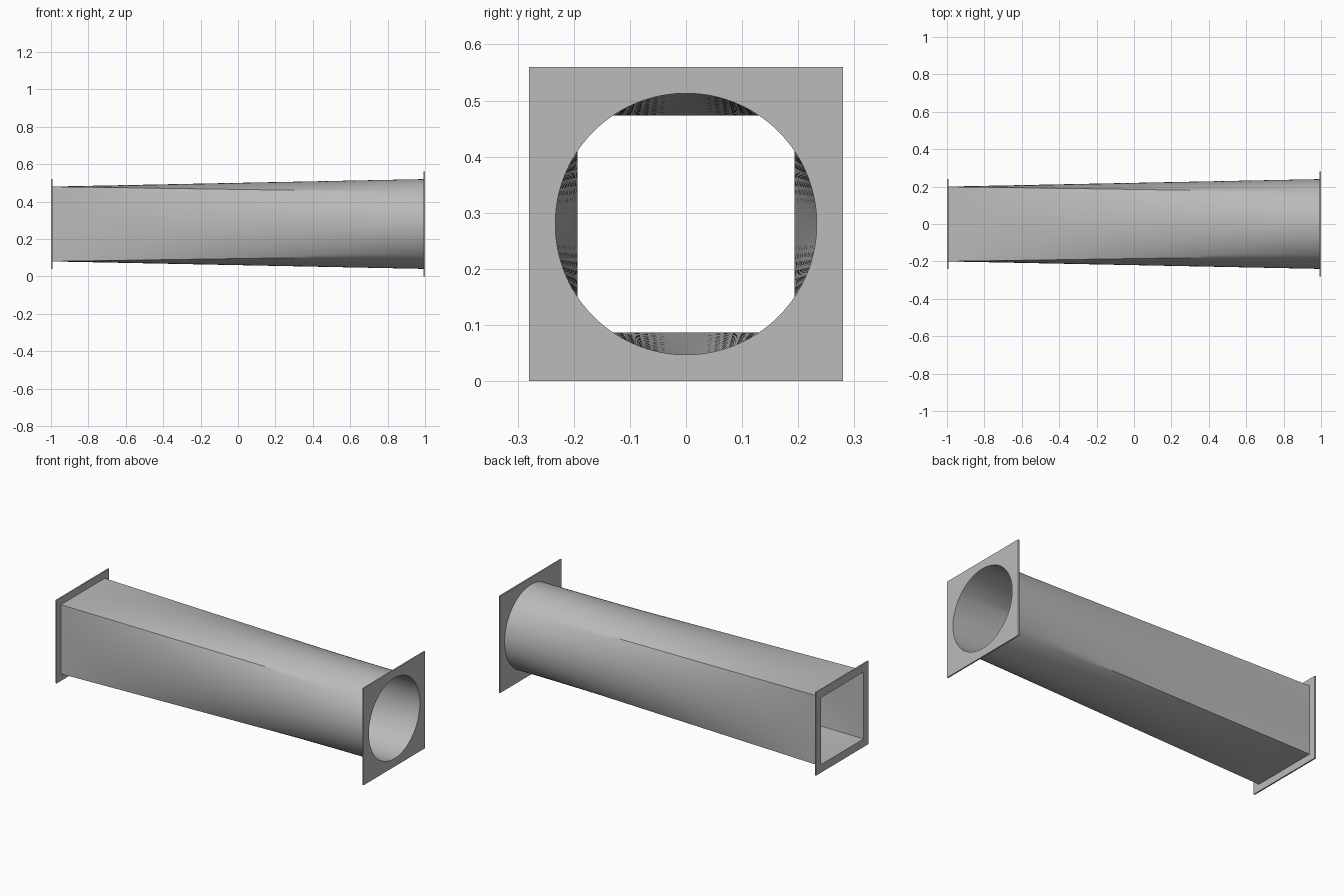
import bpy, bmesh, math

cube = bpy.data.objects.get("Cube")
if cube:
    bpy.data.objects.remove(cube, do_unlink=True)

SIDES = 96          # points around a section, a multiple of four
RINGS = 24          # steps along the duct
AXIS_Z = 0.28       # height of the duct's centre line
WALL = 0.007
SQUARE_HALF = 0.2   # duct half width at the square end
RADIUS = 0.24       # duct radius at the round end
PLATE = 0.008

steel = bpy.data.materials.new("galvanised grey")
steel.use_nodes = True
grey = (0.5, 0.5, 0.5, 1)
steel.diffuse_color = grey
steel.node_tree.nodes["Principled BSDF"].inputs["Base Color"].default_value = grey


def square(half):
    """Evenly spaced points around a square, starting at a corner."""
    per_side = SIDES // 4
    points = []
    for side in range(4):
        c, s = round(math.cos(side * math.pi / 2)), round(math.sin(side * math.pi / 2))
        for i in range(per_side):
            u, v = half, half * (2 * i / per_side - 1)
            points.append((c * u - s * v, s * u + c * v))
    return points


def circle(radius):
    """Evenly spaced points around a circle, starting at the same diagonal."""
    angles = [2 * math.pi * i / SIDES - math.pi / 4 for i in range(SIDES)]
    return [(radius * math.cos(a), radius * math.sin(a)) for a in angles]


def blend(a, b, t):
    return [(p[0] + (q[0] - p[0]) * t, p[1] + (q[1] - p[1]) * t) for p, q in zip(a, b)]


def closed_shell(name, sections):
    """Skin a closed cycle of (x, section) loops."""
    bm = bmesh.new()
    loops = [[bm.verts.new((x, y, z + AXIS_Z)) for y, z in sec] for x, sec in sections]
    for k, a in enumerate(loops):
        b = loops[(k + 1) % len(loops)]
        for i in range(SIDES):
            j = (i + 1) % SIDES
            bm.faces.new((a[i], a[j], b[j], b[i]))
    bmesh.ops.recalc_face_normals(bm, faces=bm.faces)
    mesh = bpy.data.meshes.new(name)
    bm.to_mesh(mesh)
    bm.free()
    mesh.materials.append(steel)
    obj = bpy.data.objects.new(name, mesh)
    bpy.context.collection.objects.link(obj)
    return obj


def flange(name, x0, x1, half, hole):
    rim = square(half)
    return closed_shell(name, [(x0, rim), (x1, rim), (x1, hole), (x0, hole)])


# Duct wall: square at the right-hand end, round at the other
steps = [i / RINGS for i in range(RINGS + 1)]
outer = [(2 * t - 1, blend(square(SQUARE_HALF), circle(RADIUS), t)) for t in steps]
inner = [(2 * t - 1, blend(square(SQUARE_HALF - WALL), circle(RADIUS - WALL), t))
         for t in reversed(steps)]
duct = closed_shell("transition_duct", outer + inner)
bpy.ops.object.select_all(action='DESELECT')
duct.select_set(True)
bpy.context.view_layer.objects.active = duct
bpy.ops.object.shade_smooth_by_angle(angle=math.radians(30))

# End flanges
flange("square_end_flange", -1, -1 + PLATE, SQUARE_HALF + 0.04, square(SQUARE_HALF))
flange("round_end_flange", 1 - PLATE, 1, RADIUS + 0.04, circle(RADIUS))
